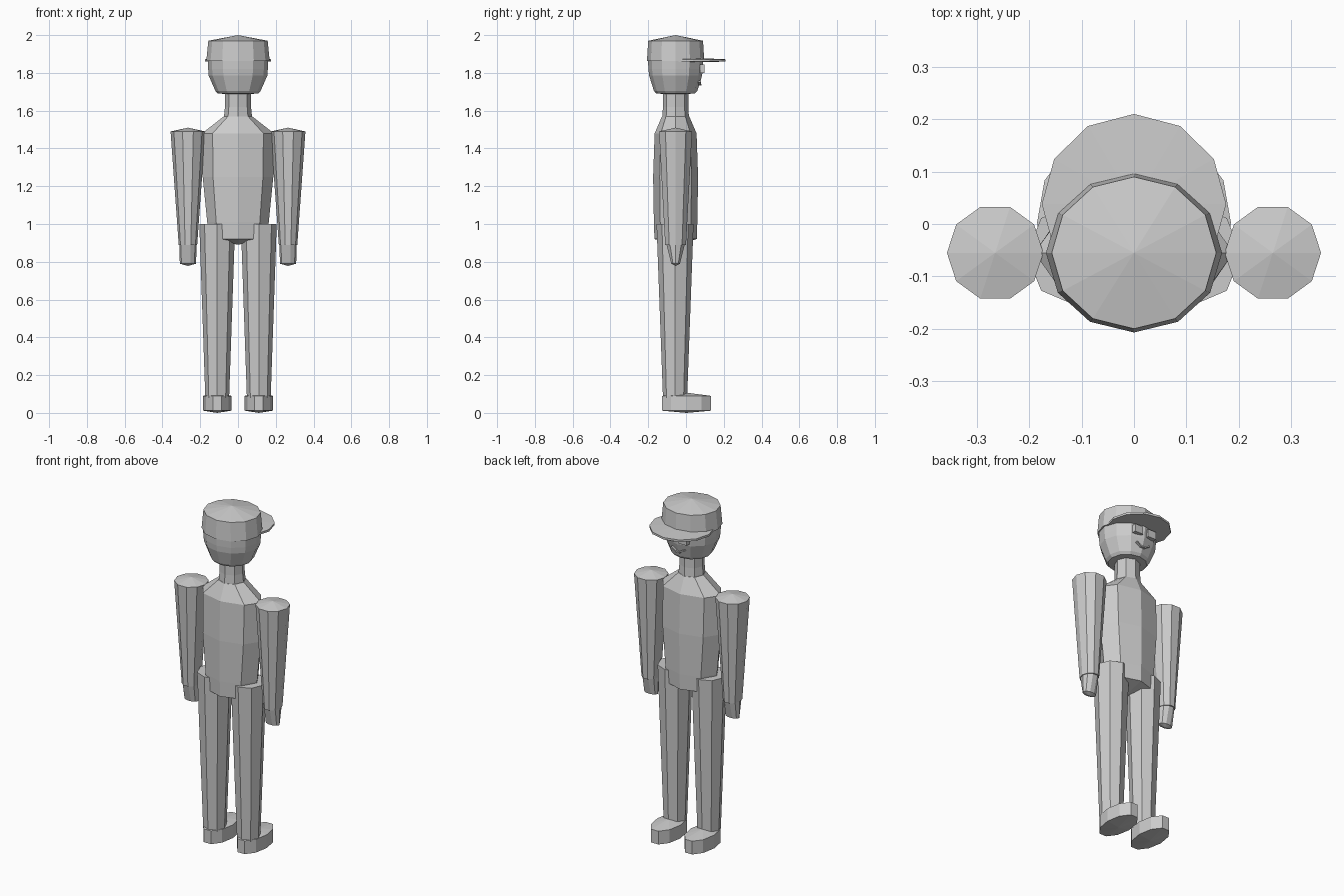
import bpy, math

grey = bpy.data.materials.new("light grey")
grey.diffuse_color = (0.6, 0.6, 0.6, 1)
CY = -0.055  # depth of the body axis


def loft(name, sides, rings, bottom, top, cx=0, cy=CY):
    """Flat-faced elliptical loft; rings are (z, rx, ry), ends close to low points."""
    verts = [(cx + rx * math.cos(2 * math.pi * i / sides),
              cy + ry * math.sin(2 * math.pi * i / sides), z)
             for z, rx, ry in rings for i in range(sides)]
    faces = []
    for r in range(len(rings) - 1):
        for i in range(sides):
            j = (i + 1) % sides
            a, b = r * sides, (r + 1) * sides
            faces.append((a + i, a + j, b + j, b + i))
    lo = len(verts)
    verts += [(cx, cy, bottom), (cx, cy, top)]
    last = (len(rings) - 1) * sides
    for i in range(sides):
        j = (i + 1) % sides
        faces += [(j, i, lo), (last + i, last + j, lo + 1)]
    me = bpy.data.meshes.new(name)
    me.from_pydata(verts, [], faces)
    me.materials.append(grey)
    ob = bpy.data.objects.new(name, me)
    bpy.context.collection.objects.link(ob)
    return ob


def box(name, loc, size, tilt=0):
    bpy.ops.mesh.primitive_cube_add(size=1, location=loc, rotation=(0, tilt, 0))
    ob = bpy.context.object
    ob.name = name
    ob.scale = size
    ob.data.materials.append(grey)


# torso and shoulders
loft("torso", 8, [(0.92, 0.15, 0.112), (1.01, 0.163, 0.115), (1.25, 0.187, 0.119),
                  (1.48, 0.19, 0.111), (1.57, 0.075, 0.072)], 0.89, 1.58)
loft("neck", 8, [(1.56, 0.075, 0.071), (1.62, 0.069, 0.067), (1.70, 0.069, 0.067)], 1.56, 1.70)

# head, cap and brim
loft("head", 12, [(1.69, 0.107, 0.102), (1.705, 0.12, 0.115), (1.785, 0.155, 0.14),
                  (1.82, 0.158, 0.144), (1.865, 0.16, 0.146)], 1.688, 1.87)
loft("cap", 12, [(1.862, 0.168, 0.152), (1.97, 0.157, 0.145)], 1.862, 2.0)
loft("cap_brim", 12, [(1.86, 0.176, 0.172), (1.872, 0.176, 0.172)], 1.855, 1.88, cy=0.038)

for s, side in ((-1, "left"), (1, "right")):
    # arms and hands
    loft("arm_" + side, 10, [(0.89, 0.049, 0.058), (1.49, 0.092, 0.092)], 0.885, 1.51, cx=0.265 * s)
    loft("hand_" + side, 10, [(0.79, 0.043, 0.024), (0.9, 0.046, 0.053)], 0.778, 0.905, cx=0.265 * s)
    # legs and shoes
    loft("leg_" + side, 8, [(0.08, 0.063, 0.064), (1.0, 0.095, 0.098)], 0.07, 1.0, cx=0.11 * s, cy=-0.058)
    loft("shoe_" + side, 10, [(0.012, 0.075, 0.1375), (0.09, 0.075, 0.1375)], 0, 0.107,
         cx=0.11 * s, cy=0.0025)
    # eyes and the raised ends of the mouth
    box("eye_" + side, (0.045 * s, 0.085, 1.822), (0.055, 0.024, 0.045))
    box("mouth_" + side, (0.028 * s, 0.071, 1.748), (0.034, 0.016, 0.008), -0.5 * s)
box("mouth_middle", (0, 0.073, 1.737), (0.03, 0.016, 0.008))
